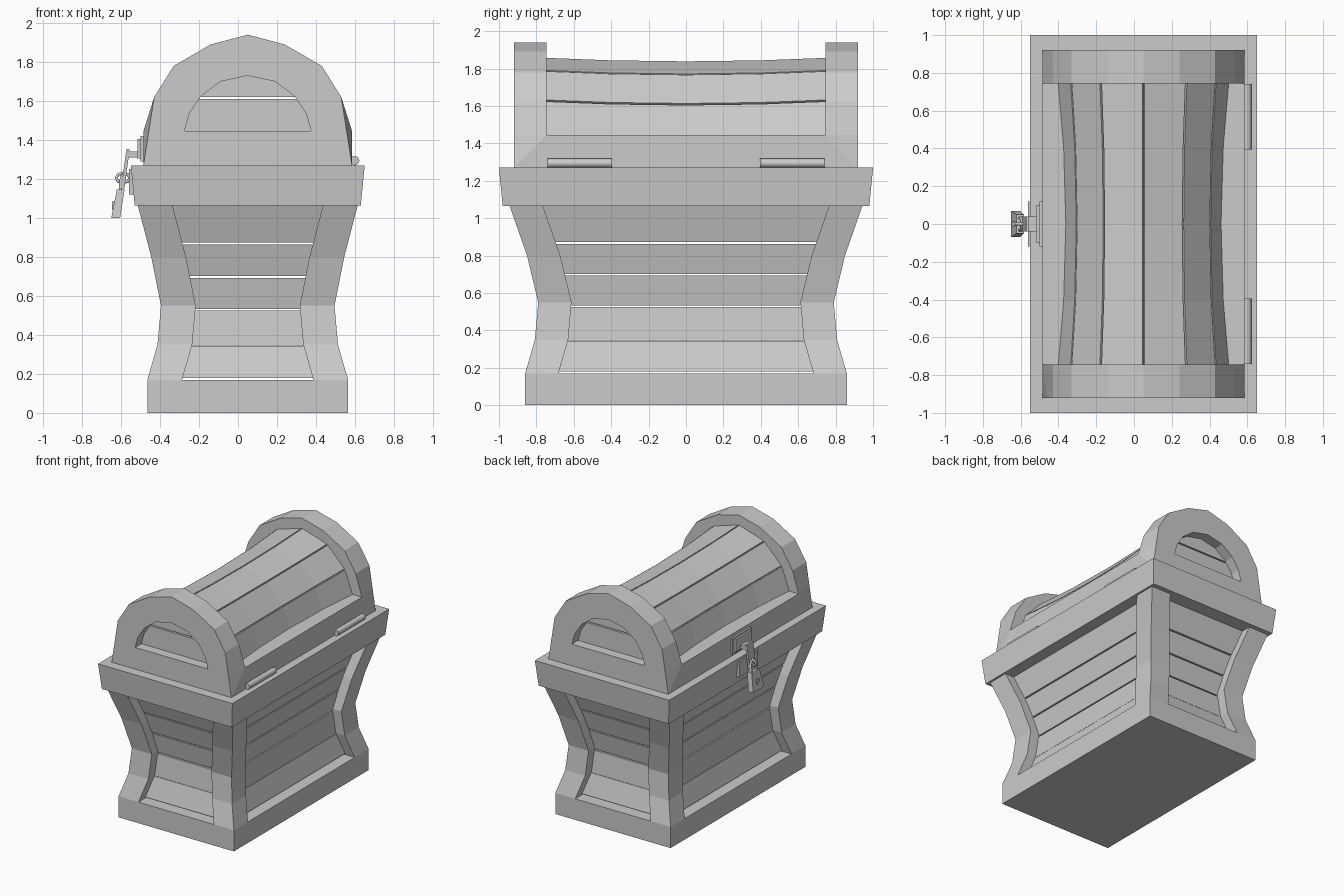
import bpy, bmesh, math
from mathutils import Vector

if "Cube" in bpy.data.objects:
    bpy.data.objects.remove(bpy.data.objects["Cube"])

CX = 0.05  # the chest sits slightly right of centre, the padlock balances it


def finish(name, bm, ox=CX):
    bmesh.ops.recalc_face_normals(bm, faces=bm.faces)
    me = bpy.data.meshes.new(name)
    bm.to_mesh(me)
    bm.free()
    ob = bpy.data.objects.new(name, me)
    ob.location.x = ox
    bpy.context.collection.objects.link(ob)
    return ob


def loft(name, loops, ring=False, ox=CX):
    """Skin a list of equal-length loops; ring closes it on itself, else caps."""
    bm = bmesh.new()
    vs = [[bm.verts.new(p) for p in lp] for lp in loops]
    n = len(loops[0])
    pairs = list(zip(vs, vs[1:])) + ([(vs[-1], vs[0])] if ring else [])
    for a, b in pairs:
        for i in range(n):
            j = (i + 1) % n
            bm.faces.new((a[i], a[j], b[j], b[i]))
    if not ring:
        bm.faces.new(vs[0])
        bm.faces.new(vs[-1])
    return finish(name, bm, ox)


def rect(x0, x1, y0, y1, z):
    return [(x0, y0, z), (x1, y0, z), (x1, y1, z), (x0, y1, z)]


def box(name, x0, x1, y0, y1, z0, z1, ox=CX):
    return loft(name, [rect(x0, x1, y0, y1, z0), rect(x0, x1, y0, y1, z1)], ox=ox)


def rod(name, pts, r, sides=2, cyclic=False):
    cu = bpy.data.curves.new(name, 'CURVE')
    cu.dimensions = '3D'
    cu.bevel_depth = r
    cu.bevel_resolution = sides
    cu.use_fill_caps = True
    sp = cu.splines.new('POLY')
    sp.points.add(len(pts) - 1)
    for p, co in zip(sp.points, pts):
        p.co = (*co, 1)
    sp.use_cyclic_u = cyclic
    ob = bpy.data.objects.new(name, cu)
    bpy.context.collection.objects.link(ob)
    return ob


# Waisted body outline: height, half width in x, half width in y
BODY = [(0.17, 0.515, 0.86), (0.35, 0.463, 0.808), (0.55, 0.445, 0.79),
        (0.80, 0.495, 0.85), (1.08, 0.568, 0.948)]


def half(z):
    for (a, ax, ay), (b, bx, by) in zip(BODY, BODY[1:]):
        if z <= b:
            t = (z - a) / (b - a)
            return ax + (bx - ax) * t, ay + (by - ay) * t
    return BODY[-1][1:]


# Base block
box("base", -0.515, 0.515, -0.86, 0.86, 0, 0.17)

# Corner posts
W = 0.178
for sx in (-1, 1):
    for sy in (-1, 1):
        loft("corner_post", [rect(sx * x, sx * (x - W), sy * y, sy * (y - W), z) for z, x, y in BODY])

# Body planks, four per course
courses = [(0.18, 0.344), (0.346, 0.524), (0.534, 0.693), (0.703, 0.863), (0.873, 1.08)]
D, T = 0.08, 0.04
for z0, z1 in courses:
    for s in (-1, 1):
        side, end = [], []
        for z in (z0, z1):
            x, y = half(z)
            side.append(rect(s * (x - D), s * (x - D - T), -y + 0.09, y - 0.09, z))
            end.append(rect(-x + 0.09, x - 0.09, s * (y - D), s * (y - D - T), z))
        loft("side_plank", side)
        loft("end_plank", end)

# Rim frame
loft("rim", [rect(-x, x, -y, y, z) for x, y, z in
             ((0.58, 0.98, 1.065), (0.60, 1.0, 1.27), (0.39, 0.77, 1.27), (0.39, 0.77, 1.065))], ring=True)

# Lid end arches with a half-round opening
OUT = [(0.535, 1.445), (0.48, 1.62), (0.38, 1.78), (0.19, 1.89), (0, 1.94)]
INN = [(0.325, 1.445), (0.30, 1.535), (0.24, 1.625), (0.14, 1.70), (0, 1.73)]


def mirrored(pts):
    return pts + [(-x, z) for x, z in pts[-2::-1]]


def arch(s):
    bm = bmesh.new()
    rows = []
    for y, sh in ((0.92, 0.5075), (0.745, 0.535)):
        out = mirrored([(sh, 1.445)] + OUT[1:])
        rows.append([[bm.verts.new((x, s * y, z)) for x, z in pts]
                     for pts in (out, mirrored(INN), [(0.535, 1.27), (-0.535, 1.27)])])
    for o, i, f in rows:
        for k in range(8):
            bm.faces.new((o[k], o[k + 1], i[k + 1], i[k]))
        bm.faces.new((f[0], o[0], i[0], i[8], o[8], f[1]))
    (o, i, f), (p, j, g) = rows
    for k in range(8):
        bm.faces.new((o[k], o[k + 1], p[k + 1], p[k]))
        bm.faces.new((i[k], i[k + 1], j[k + 1], j[k]))
    bm.faces.new((i[0], i[8], j[8], j[0]))
    bm.faces.new((f[0], f[1], g[1], g[0]))
    for a, b in ((0, 0), (1, 8)):  # mitred corner triangles
        bm.faces.new((f[a], g[a], p[b]))
        bm.faces.new((f[a], p[b], o[b]))
    finish("lid_end_arch", bm)


for s in (-1, 1):
    arch(s)
    # Planks closing the arch opening
    for z0, z1, w0, w1 in ((1.40, 1.610, 0.36, 0.34), (1.620, 1.78, 0.33, 0.14)):
        loft("lid_end_plank", [rect(-w, w, s * 0.84, s * 0.80, z) for z, w in ((z0, w0), (z1, w1))])
    # Long lid rails and hinge barrels
    box("lid_rail", s * 0.535, s * 0.37, -0.746, 0.746, 1.27, 1.445)
    rod("hinge", [(0.598, s * 0.395, 1.294), (0.598, s * 0.74, 1.294)], 0.025)

# Lid planks, sagging toward the middle
PL = mirrored([(0.458, 1.435), (0.385, 1.63), (0.228, 1.79), (0, 1.86)])
for (ax, az), (bx, bz) in zip(PL, PL[1:]):
    a, b = Vector((ax, az)), Vector((bx, bz))
    g = (b - a).normalized() * 0.005
    a, b = a + g, b - g
    n = Vector((b.y - a.y, a.x - b.x)).normalized() * -0.04
    loops = []
    for y in (-0.78, -0.4, 0, 0.4, 0.78):
        k = 1 - (y / 0.78) ** 2
        loops.append([(p.x * (1 - 0.08 * k), y, p.y - 0.02 * k) for p in (a, b, b + n, a + n)])
    loft("lid_plank", loops)

# Lock plates and hasp
box("lid_lock_plate", -0.50, -0.48, -0.12, 0.12, 1.29, 1.42, ox=0)
box("lid_lock_plate_face", -0.515, -0.50, -0.10, 0.10, 1.305, 1.405, ox=0)
box("hasp_knuckle", -0.56, -0.51, -0.04, 0.04, 1.31, 1.34, ox=0)
box("rim_lock_plate", -0.56, -0.535, -0.12, 0.12, 1.12, 1.25, ox=0)
loft("hasp_strap", [rect(-0.572, -0.555, -0.04, 0.04, 1.355), rect(-0.60, -0.583, -0.04, 0.04, 1.15)], ox=0)

# Staple through the hasp
rod("staple", [(-0.59 + 0.035 * math.cos(t * math.pi / 4), 0, 1.205 + 0.025 * math.sin(t * math.pi / 4))
               for t in range(8)], 0.009, 1, True)

# Padlock: flared body, shackle and keyhole
loft("padlock_body", [rect(-0.622, -0.582, -0.05, 0.05, 1.145), rect(-0.65, -0.605, -0.07, 0.07, 1.0)], ox=0)
shackle = [(-0.604, 0.032, 1.13)]
for t in range(7):
    a = t * math.pi / 6
    shackle.append((-0.60 + 0.008 * math.sin(a), 0.032 * math.cos(a), 1.19 + 0.032 * math.sin(a)))
shackle.append((-0.604, -0.032, 1.13))
rod("shackle", shackle, 0.01, 1)
box("keyhole_cover", -0.646, -0.63, -0.012, 0.012, 1.04, 1.085, ox=0)
